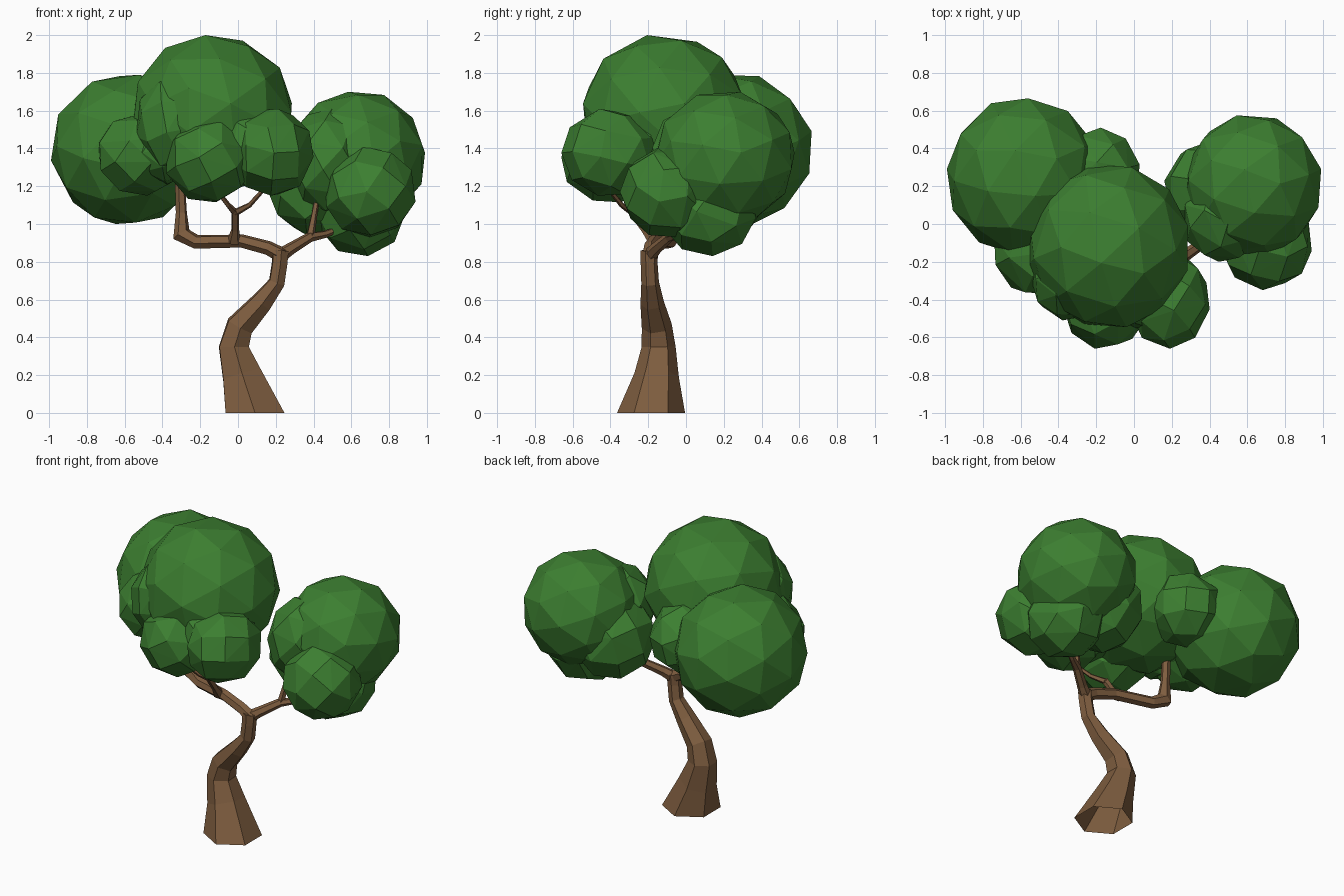
import bpy, bmesh, math, random
from mathutils import Vector, Euler

if "Cube" in bpy.data.objects:
    bpy.data.objects.remove(bpy.data.objects["Cube"])

random.seed(4)


def material(name, color):
    m = bpy.data.materials.new(name)
    m.diffuse_color = (*color, 1)
    m.use_nodes = True
    m.node_tree.nodes["Principled BSDF"].inputs["Base Color"].default_value = m.diffuse_color
    return m


BARK = material("bark", (0.21, 0.11, 0.05))
LEAF = material("leaves", (0.045, 0.21, 0.03))


def finish(bm, name, mat):
    bmesh.ops.recalc_face_normals(bm, faces=bm.faces[:])
    me = bpy.data.meshes.new(name)
    bm.to_mesh(me)
    bm.free()
    me.materials.append(mat)
    ob = bpy.data.objects.new(name, me)
    bpy.context.collection.objects.link(ob)
    return ob


def limb(name, path, sides=6, flat_base=False):
    """Faceted tapering tube; path holds (x, y, z, radius)."""
    bm = bmesh.new()
    pts = [Vector(p[:3]) for p in path]
    rings = []
    side = Vector((1, 0, 0)) if flat_base else None
    for i, p in enumerate(pts):
        before = (p - pts[i - 1]).normalized() if i > 0 else Vector()
        after = (pts[i + 1] - p).normalized() if i < len(pts) - 1 else Vector()
        t = (before + after).normalized()
        if i == 0 and flat_base:
            t = Vector((0, 0, 1))
        if side is None:
            side = t.orthogonal()
        side = (side - t * side.dot(t)).normalized()
        up = t.cross(side)
        r = path[i][3]
        ring = []
        for k in range(sides):
            a = 2 * math.pi * (k + 0.5) / sides
            ring.append(bm.verts.new(p + (side * math.cos(a) + up * math.sin(a)) * r))
        rings.append(ring)
    for a, b in zip(rings, rings[1:]):
        for k in range(sides):
            n = (k + 1) % sides
            bm.faces.new((a[k], a[n], b[n], b[k]))
    bm.faces.new(rings[-1])
    if not flat_base:
        bm.faces.new(rings[0][::-1])
    return finish(bm, name, BARK)


def fit(points, center, half):
    """Stretch points to fill the box given by center and half sizes."""
    lo = [min(p[i] for p in points) for i in range(3)]
    hi = [max(p[i] for p in points) for i in range(3)]
    return [Vector([center[i] + half[i] * (2 * (p[i] - lo[i]) / (hi[i] - lo[i]) - 1)
                    for i in range(3)]) for p in points]


def clump(name, center, half, corners=()):
    """Flat-faced leaf ball. Crowns are icospheres turned to the best match
    of some outline corners (axis, axis, u, v); small clumps are coarse hulls."""
    bm = bmesh.new()
    if corners:
        bmesh.ops.create_icosphere(bm, subdivisions=2, radius=1)
    else:
        n = 30
        for i in range(n):
            z = 1 - (2 * i + 1) / n
            a = i * math.pi * (3 - math.sqrt(5))
            r = math.sqrt(1 - z * z)
            bm.verts.new((r * math.cos(a), r * math.sin(a), z))
        bmesh.ops.convex_hull(bm, input=bm.verts[:])
    base = [v.co.copy() for v in bm.verts]
    best = None
    for _ in range(400 if corners else 1):
        turn = Euler([random.uniform(0, 6.28) for _ in range(3)]).to_matrix()
        pts = fit([turn @ p for p in base], center, half)
        error = sum(min((p[i] - u) ** 2 + (p[j] - v) ** 2 for p in pts)
                    for i, j, u, v in corners)
        if best is None or error < best[0]:
            best = (error, pts)
    for v, p in zip(bm.verts, best[1]):
        v.co = p
    return finish(bm, name, LEAF)


# Trunk: flared foot, open underneath, leaning in an S
limb("trunk", [
    (0.09, -0.185, 0.0, 0.18), (0.02, -0.155, 0.2, 0.118),
    (-0.022, -0.145, 0.35, 0.09), (0.01, -0.155, 0.46, 0.08),
    (0.125, -0.18, 0.585, 0.062), (0.205, -0.19, 0.69, 0.047),
    (0.22, -0.195, 0.79, 0.045), (0.225, -0.195, 0.86, 0.047)],
    flat_base=True)

# Main branches from the fork
limb("left_branch", [
    (0.24, -0.195, 0.83, 0.042), (0.16, -0.19, 0.873, 0.038),
    (0.02, -0.165, 0.91, 0.036), (-0.22, -0.09, 0.905, 0.038),
    (-0.3, -0.07, 0.945, 0.05), (-0.3, -0.06, 1.06, 0.03),
    (-0.31, -0.06, 1.28, 0.026)])
limb("right_branch", [
    (0.21, -0.2, 0.825, 0.04), (0.28, -0.16, 0.87, 0.032),
    (0.38, -0.09, 0.93, 0.027), (0.46, -0.04, 0.945, 0.02),
    (0.55, 0.02, 0.98, 0.015)])

# Small twigs
limb("right_twig", [
    (0.38, -0.09, 0.92, 0.024), (0.4, -0.07, 1.03, 0.018),
    (0.43, -0.02, 1.2, 0.012)], 5)
limb("middle_twig", [
    (-0.02, -0.17, 0.91, 0.036), (-0.015, -0.22, 0.97, 0.021),
    (-0.015, -0.29, 1.07, 0.022)], 5)
for name, x in (("middle_twig_left", -0.13), ("middle_twig_right", 0.15)):
    limb(name, [(-0.015, -0.28, 1.06, 0.02), (x * 0.4, -0.34, 1.1, 0.014),
                (x, -0.42, 1.2, 0.011)], 5)

# Big crowns
X, Y, Z = 0, 1, 2
clump("crown_left", (-0.585, 0.25, 1.395), (0.405, 0.415, 0.395), [
    (X, Y, -0.99, 0.27), (X, Y, -0.89, 0.51), (X, Y, -0.58, 0.66),
    (X, Y, -0.36, 0.62), (X, Z, -0.93, 1.6), (X, Z, -0.61, 1.79),
    (X, Z, -0.77, 1.04), (X, Z, -0.52, 1.0), (Y, Z, 0.58, 1.65),
    (Y, Z, 0.66, 1.37), (Y, Z, 0.57, 1.16)])
clump("crown_top", (-0.135, -0.115, 1.58), (0.42, 0.43, 0.42), [
    (X, Z, -0.23, 2.0), (X, Z, 0.07, 1.97), (X, Z, 0.22, 1.81),
    (X, Z, 0.28, 1.58), (X, Z, -0.4, 1.9), (X, Z, -0.51, 1.67),
    (Y, Z, -0.18, 2.0), (Y, Z, -0.01, 2.0), (Y, Z, 0.23, 1.89),
    (Y, Z, 0.3, 1.77), (Y, Z, -0.4, 1.87), (Y, Z, -0.54, 1.64),
    (X, Y, -0.2, 0.32), (X, Y, 0.16, 0.21), (X, Y, 0.25, -0.06),
    (X, Y, -0.48, -0.47)])
clump("crown_right", (0.63, 0.205, 1.35), (0.36, 0.37, 0.35), [
    (X, Z, 0.57, 1.7), (X, Z, 0.8, 1.69), (X, Z, 0.96, 1.55),
    (X, Z, 0.985, 1.33), (X, Y, 0.53, 0.55), (X, Y, 0.76, 0.57),
    (X, Y, 0.98, 0.4), (X, Y, 0.97, 0.06), (Y, Z, 0.05, 1.68),
    (Y, Z, 0.47, 1.6)])

# Smaller clumps; the "fill" ones bridge the creases between neighbours
CLUMPS = {
    "leaves_right_front": ((0.70, -0.10, 1.17), (0.24, 0.25, 0.24)),
    "leaves_right_under": ((0.65, 0.12, 1.08), (0.24, 0.25, 0.25)),
    "leaves_right_inner": ((0.42, 0.19, 1.21), (0.26, 0.25, 0.27)),
    "leaves_right_fill": ((0.47, 0.03, 1.34), (0.21, 0.23, 0.27)),
    "leaves_front_right": ((0.18, -0.41, 1.38), (0.22, 0.25, 0.23)),
    "leaves_front_middle": ((-0.15, -0.41, 1.345), (0.23, 0.25, 0.23)),
    "leaves_front_fill": ((0.07, -0.31, 1.42), (0.22, 0.25, 0.21)),
    "leaves_front_left": ((-0.51, -0.13, 1.37), (0.23, 0.24, 0.22)),
    "leaves_left_fill": ((-0.38, -0.22, 1.39), (0.18, 0.2, 0.18)),
    "leaves_top_fill": ((-0.34, -0.30, 1.52), (0.20, 0.21, 0.25)),
    "leaves_back": ((-0.19, 0.27, 1.40), (0.22, 0.24, 0.22)),
}
for name, (center, half) in CLUMPS.items():
    clump(name, center, half)
